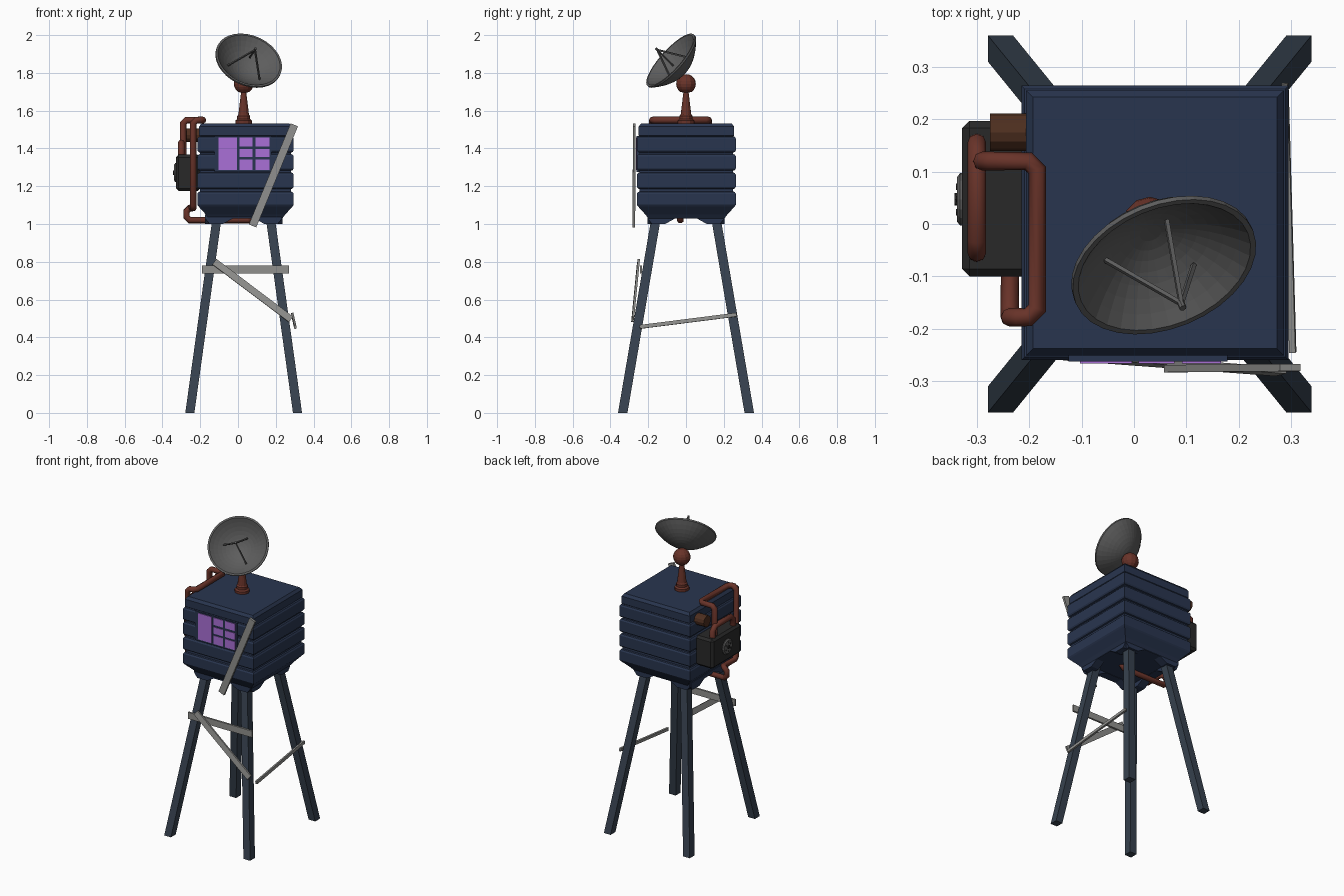
import bpy, bmesh
from math import sin, cos, tau
from mathutils import Vector, Matrix

if "Cube" in bpy.data.objects:
    bpy.data.objects.remove(bpy.data.objects["Cube"])

def mat(name, r, g, b):
    m = bpy.data.materials.new(name)
    m.diffuse_color = (r, g, b, 1)
    m.use_nodes = True
    m.node_tree.nodes["Principled BSDF"].inputs["Base Color"].default_value = m.diffuse_color
    return m

NAVY = mat("navy", .022, .036, .078)
STEEL = mat("steel_blue", .038, .054, .078)
RUST = mat("rust", .14, .033, .022)
BROWN = mat("brown", .075, .028, .014)
DARK = mat("dark_grey", .022, .022, .022)
DISH = mat("dish_grey", .11, .11, .11)
WOOD = mat("weathered_board", .28, .28, .27)
PURPLE = mat("purple", .40, .16, .68)

def finish(name, bm, material):
    bmesh.ops.recalc_face_normals(bm, faces=bm.faces)
    me = bpy.data.meshes.new(name)
    bm.to_mesh(me)
    bm.free()
    ob = bpy.data.objects.new(name, me)
    bpy.context.collection.objects.link(ob)
    me.materials.append(material)
    return ob

def skin(name, rings, material, caps=True, matrix=None):
    """Join equal-length point rings into a solid."""
    bm = bmesh.new()
    vs = [[bm.verts.new(p) for p in r] for r in rings]
    n = len(rings[0])
    for a, b in zip(vs, vs[1:]):
        for i in range(n):
            j = (i + 1) % n
            bm.faces.new((a[i], a[j], b[j], b[i]))
    if caps:
        bm.faces.new(vs[0])
        bm.faces.new(vs[-1])
    if matrix:
        bmesh.ops.transform(bm, matrix=matrix, verts=bm.verts)
    return finish(name, bm, material)

def rect(cx, cy, z, hx, hy):
    return [(cx + sx * hx, cy + sy * hy, z) for sx, sy in ((-1, -1), (1, -1), (1, 1), (-1, 1))]

def lathe(name, profile, material, sides, matrix=None, caps=True):
    rings = [[(r * cos(tau * i / sides), r * sin(tau * i / sides), z) for i in range(sides)]
             for r, z in profile]
    return skin(name, rings, material, caps, matrix)

def box(name, lo, hi, material, bevel=0):
    c = [(a + b) / 2 for a, b in zip(lo, hi)]
    h = [(b - a) / 2 for a, b in zip(lo, hi)]
    ob = skin(name, [rect(c[0], c[1], z, h[0], h[1]) for z in (lo[2], hi[2])], material)
    if bevel:
        m = ob.modifiers.new("bevel", 'BEVEL')
        m.width, m.segments = bevel, 1
    return ob

def board(name, a, b, width, thick, facing, material=WOOD):
    """Flat board from a to b whose broad face looks along facing."""
    a, b = Vector(a), Vector(b)
    d = (b - a).normalized()
    s = d.cross(Vector(facing)).normalized()
    n = s.cross(d)
    return skin(name, [[p + s * u * width / 2 + n * v * thick / 2
                        for u, v in ((-1, -1), (1, -1), (1, 1), (-1, 1))] for p in (a, b)], material)

def pipe(name, pts, radius=.018, cut=.025):
    """Round pipe with chamfered corners."""
    pts = [Vector(p) for p in pts]
    path = [pts[0]]
    for p, q, r in zip(pts, pts[1:], pts[2:]):
        path += [q + (p - q).normalized() * cut, q + (r - q).normalized() * cut]
    path.append(pts[-1])
    cu = bpy.data.curves.new(name, 'CURVE')
    cu.dimensions = '3D'
    cu.bevel_depth, cu.bevel_resolution, cu.use_fill_caps = radius, 2, True
    sp = cu.splines.new('POLY')
    sp.points.add(len(path) - 1)
    for s, p in zip(sp.points, path):
        s.co = (*p, 1)
    cu.materials.append(RUST)
    ob = bpy.data.objects.new(name, cu)
    bpy.context.collection.objects.link(ob)
    bpy.ops.object.select_all(action='DESELECT')
    ob.select_set(True)
    bpy.context.view_layer.objects.active = ob
    bpy.ops.object.convert(target='MESH')

# Cabin: one square loft with four clad courses, sloped base and chamfered cap
CX, CY, HX, HY = .04, .002, .255, .262
prof = [(1.03, .06), (1.05, .045), (1.09, .004)]
for z0, z1 in ((1.09, 1.172), (1.185, 1.273), (1.282, 1.37), (1.378, 1.464)):
    prof += [(z0, .014), (z0 + .003, .006), (z0 + .012, 0), (z1 - .012, 0), (z1 - .003, .006), (z1, .014)]
prof += [(1.468, .009), (1.515, .009), (1.532, .022)]
prof = prof[:2] + prof[4:]
skin("cabin", [rect(CX, CY, z, HX - i, HY - i) for z, i in prof], NAVY)

# Scalloped skirt panels under the cabin
half = [(.20, 1.05), (.20, 1.025), (.18, 1.0), (.11, 1.0), (.06, 1.028)]
outline = half + [(-u, z) for u, z in reversed(half)]
for k, name in enumerate(("front", "right", "back", "left")):
    rot = Matrix.Translation((.03, 0, 0)) @ Matrix.Rotation(k * tau / 4, 4, 'Z')
    skin(name + "_skirt", [[(u, y, z) for u, z in outline] for y in (-.205, -.15)], NAVY, True, rot)

# Splayed legs
for sx, nx in ((-1, "left"), (1, "right")):
    for sy, ny in ((-1, "front"), (1, "back")):
        skin(f"{ny}_{nx}_leg", [rect(.03 + sx * .285, sy * .335, 0, .024, .025),
                                rect(.03 + sx * .14, sy * .157, 1.04, .024, .025)], STEEL)

# Control panel with display and six keys
box("control_panel", (-.125, -.262, 1.276), (.178, -.24, 1.466), NAVY)
box("display", (-.103, -.266, 1.287), (-.004, -.25, 1.458), PURPLE)
for x0, x1 in ((.009, .077), (.092, .166)):
    for z0, z1 in ((1.287, 1.342), (1.354, 1.397), (1.411, 1.458)):
        box("key", (x0, -.266, z0), (x1, -.25, z1), PURPLE)

# Fan unit on the left wall
box("fan_unit", (-.328, -.10, 1.175), (-.20, .197, 1.367), DARK, .014)
to_left = Matrix.Translation((-.322, .047, 1.272)) @ Matrix.Rotation(-tau / 4, 4, 'Y')
lathe("fan_grille", [(.05, 0), (.05, .01), (.042, .016)], DISH, 16, to_left)
lathe("fan_hub", [(.012, .012), (.012, .021)], DARK, 8, to_left)
for i in range(6):
    hole = Matrix.Translation((.028 * cos(tau * i / 6), .028 * sin(tau * i / 6), 0))
    lathe("fan_hole", [(.007, .012), (.007, .018)], DARK, 6, to_left @ hole)
lathe("wall_outlet", [(.036, 0), (.036, .085)], BROWN, 12,
      Matrix.Translation((-.19, .175, 1.47)) @ Matrix.Rotation(-tau / 4, 4, 'Y'))

# Pipes
pipe("roof_pipe", [(-.29, .12, 1.35), (-.29, .12, 1.55), (-.185, .12, 1.55), (-.185, -.178, 1.55),
                   (-.237, -.178, 1.55), (-.237, -.178, 1.085), (-.237, -.03, 1.085),
                   (-.272, -.03, 1.085), (-.272, -.03, 1.02), (.07, -.03, 1.02), (.07, -.03, 1.06)],
     cut=.017)
pipe("unit_pipe", [(-.30, .155, 1.35), (-.30, .155, 1.43), (-.30, -.055, 1.43), (-.30, -.055, 1.35)])

# Mast with ball joint
ball = [(.052 * sin(tau * t / 20), 1.742 - .052 * cos(tau * t / 20)) for t in range(1, 10)]
lathe("mast", [(.044, 1.53), (.044, 1.548), (.034, 1.556), (.034, 1.572), (.028, 1.58), (.014, 1.695)]
      + ball[1:], RUST, 12, Matrix.Translation((.03, 0, 0)))

# Dish: thin paraboloid shell aimed forward and up
N = Vector((.29, -.71, .64)).normalized()
C = Vector((.058, -.082, 1.868))
aim = Matrix.Translation(C) @ N.to_track_quat('Z', 'Y').to_matrix().to_4x4()
R, D = .183, .092
inner = [(R * .94 * t / 8, -D + D * (t / 8) ** 2) for t in range(8, 0, -1)]
outer = [(R * t / 8, -D - .01 + D * (t / 8) ** 2) for t in range(1, 9)]
lathe("dish", [(.001, -D)] + inner[::-1] + [(R, 0)] + outer[::-1] + [(.001, -D - .01)], DISH, 32, aim)

# Feed tripod
tip = Vector((.09, -.152, 1.922))
for p in ((-.056, -.068, 1.838), (.062, .008, 1.882), (.114, -.078, 1.765)):
    board("feed_strut", p, tip, .008, .008, N, DISH)
lathe("feed_tip", [(.007, -.008), (.007, .012)], DISH, 8,
      Matrix.Translation(tip) @ N.to_track_quat('Z', 'Y').to_matrix().to_4x4())

# Nailed-on boards
board("cabin_board", (.298, -.274, 1.525), (.077, -.276, .99), .042, .014, (0, -1, 0))
board("cross_board", (-.19, -.238, .76), (.27, -.238, .76), .042, .012, (0, -1, 0))
board("diagonal_board", (-.125, -.252, .80), (.28, -.282, .495), .036, .012, (0, -1, .17))
board("side_board", (.303, -.245, .455), (.288, .268, .52), .02, .012, (1, 0, .1))
